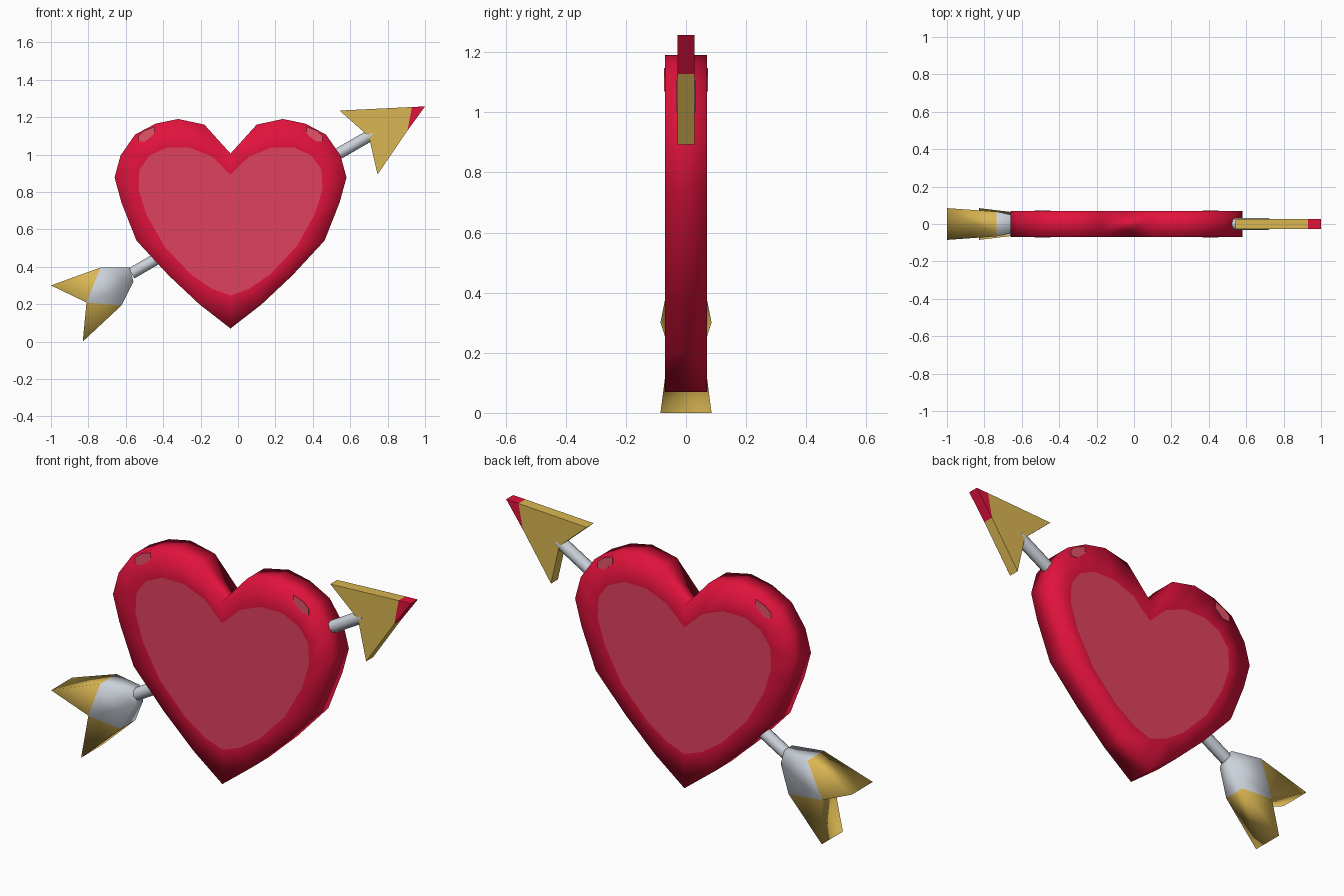
import bpy, bmesh
from mathutils import Vector

if "Cube" in bpy.data.objects:
    bpy.data.objects.remove(bpy.data.objects["Cube"])


def material(name, rgb):
    m = bpy.data.materials.new(name)
    m.diffuse_color = (*rgb, 1)
    m.use_nodes = True
    m.node_tree.nodes["Principled BSDF"].inputs["Base Color"].default_value = m.diffuse_color
    return m


RED = material("crimson red", (0.75, 0.006, 0.045))
PINK = material("soft pink red", (0.74, 0.055, 0.11))
SHINE = material("highlight pink", (0.78, 0.09, 0.14))
GOLD = material("gold", (0.70, 0.47, 0.085))
SILVER = material("silver grey", (0.60, 0.64, 0.70))


def finish(name, bm, mats, smooth=True):
    bmesh.ops.recalc_face_normals(bm, faces=bm.faces)
    me = bpy.data.meshes.new(name)
    bm.to_mesh(me)
    bm.free()
    for m in mats:
        me.materials.append(m)
    for p in me.polygons:
        p.use_smooth = smooth
    ob = bpy.data.objects.new(name, me)
    bpy.context.collection.objects.link(ob)
    return ob


def slab(name, pts, faces, mats, smooth=True):
    """Solid from (x, z, half thickness) points; faces = (indices, material)."""
    bm = bmesh.new()
    sides = [[bm.verts.new((x, s * h, z)) for x, z, h in pts] for s in (-1, 1)]
    edges = {}
    for idx, mat in faces:
        for vs in sides:
            bm.faces.new([vs[i] for i in idx]).material_index = mat
        for a, b in zip(idx, idx[1:] + idx[:1]):
            edges.setdefault(frozenset((a, b)), []).append((a, b, mat))
    # walls along outline edges only
    for use in edges.values():
        if len(use) == 1:
            a, b, mat = use[0]
            f, k = sides
            bm.faces.new((f[a], f[b], k[b], k[a])).material_index = mat
    return finish(name, bm, mats, smooth)


# Heart: outer outline and lighter inset panel, right half then mirrored
CX, T = -0.04, 0.07
outer = [(0, 1.005), (.14, 1.16), (.28, 1.19), (.40, 1.165), (.51, 1.107), (.588, .995),
         (.62, .877), (.583, .743), (.503, .54), (.33, .353), (.165, .198), (0, .07)]
inner = [(0, .893), (.10, .99), (.22, 1.037), (.34, 1.037), (.433, .995), (.487, .92),
         (.492, .813), (.45, .68), (.353, .508), (.21, .358), (.10, .283), (0, .246)]


def mirrored(half):
    loop = half + [(-x, z) for x, z in half[-2:0:-1]]
    return [(CX + x, z, T) for x, z in loop]


n = 2 * len(outer) - 2
faces = [([i, (i + 1) % n, n + (i + 1) % n, n + i], 0) for i in range(n)]
faces.append((list(range(n, 2 * n)), 1))
slab("heart", mirrored(outer) + mirrored(inner), faces, [RED, PINK])

# Highlight plates on both lobes, front and back
shine = [(.406, 1.148), (.406, 1.112), (.455, 1.07), (.492, 1.07), (.492, 1.10), (.46, 1.128)]
bm = bmesh.new()
for sx in (-1, 1):
    for sy in (-1, 1):
        f = bm.faces.new([bm.verts.new((CX + sx * x, sy * T, z)) for x, z in shine])
        top = bmesh.ops.extrude_face_region(bm, geom=[f])["geom"]
        bmesh.ops.translate(bm, vec=(0, sy * 0.003, 0),
                            verts=[v for v in top if isinstance(v, bmesh.types.BMVert)])
finish("heart_highlights", bm, [SHINE], smooth=False)

# Shaft
a, b = Vector((-.57, 0, .364)), Vector((.72, 0, 1.11))
bpy.ops.mesh.primitive_cylinder_add(vertices=8, radius=.031, depth=(b - a).length,
                                    location=(a + b) / 2,
                                    rotation=(b - a).to_track_quat('Z', 'Y').to_euler())
shaft = bpy.context.object
shaft.name = "arrow_shaft"
shaft.data.materials.append(SILVER)
bpy.ops.object.shade_smooth_by_angle(angle=1.0)

# Arrowhead with red tip
H = .028
head = [(.543, 1.235, H), (.93, 1.254, H), (1.0, 1.257, H),
        (.906, 1.128, H), (.746, .893, H), (.70, 1.096, H)]
slab("arrow_head", head, [([0, 1, 5], 0), ([1, 3, 5], 0), ([3, 4, 5], 0), ([1, 2, 3], 1)],
     [GOLD, RED], smooth=False)

# Fletching: flares from the shaft into two gold wedge tips
tail = [(-.559, .321, .031), (-.58, .396, .031), (-.735, .396, .066), (-1.0, .30, .085),
        (-.81, .209, .055), (-.83, 0, .085), (-.623, .193, .06)]
slab("arrow_fletching", tail,
     [([0, 1, 2], 0), ([0, 2, 4], 0), ([0, 4, 6], 0), ([2, 3, 4], 1), ([4, 5, 6], 1)],
     [SILVER, GOLD])
